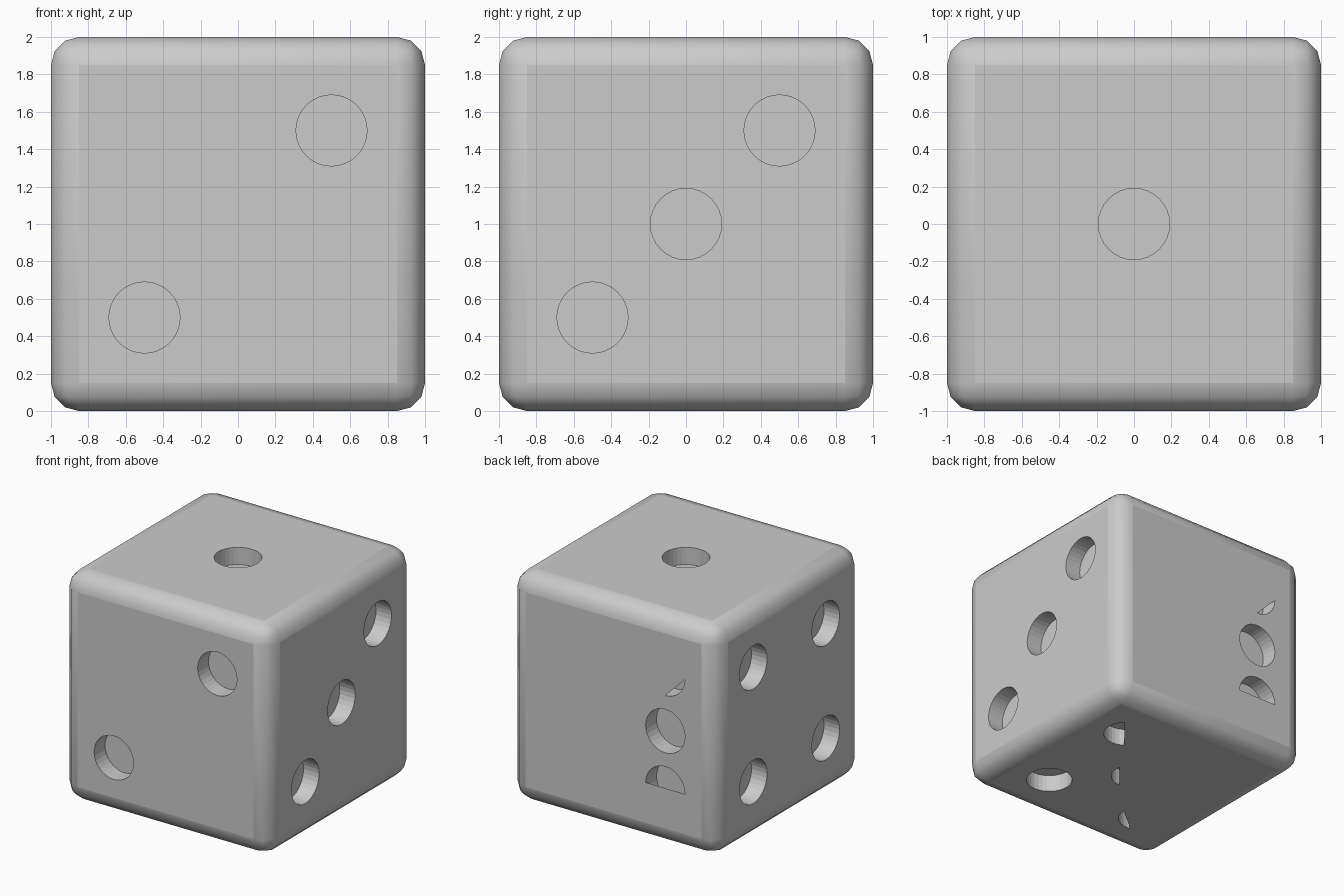
import bpy, bmesh, math
from mathutils import Vector, Matrix

if "Cube" in bpy.data.objects:
    bpy.data.objects.remove(bpy.data.objects["Cube"])

R, DEPTH, SEG = 0.19, 0.15, 32

# Each face: outward normal, first and second in-plane axes (pips are given as a, b offsets)
X, Y, Z = Vector((1, 0, 0)), Vector((0, 1, 0)), Vector((0, 0, 1))
C = Vector((0, 0, 1))
FACES = {
    "top": (Z, X, Y, [(0, 0)]),
    "front": (-Y, X, Z, [(-.5, -.5), (.5, .5)]),
    "right": (X, Y, Z, [(-.5, -.5), (0, 0), (.5, .5)]),
    "left": (-X, Y, Z, [(a, b) for a in (-.5, .5) for b in (-.5, .5)]),
    "back": (Y, X, Z, [(-.5, b) for b in (-.5, 0, .5)]),
    "bottom": (-Z, X, Y, [(.5, -.5), (.5, .5), (0, 0), (-.5, -.5)]),
}
# Partly covered pips: face, offset, start and end of covered arc in 1/32 turns
COVERS = [
    ("back", (-.5, .5), 24, 48),
    ("back", (-.5, -.5), 16, 32),
    ("bottom", (.5, .5), 4, 21),
    ("bottom", (0, 0), 1, 24),
    ("bottom", (-.5, -.5), 0, 23),
]


def make_object(name, bm):
    mesh = bpy.data.meshes.new(name)
    bm.to_mesh(mesh)
    bm.free()
    ob = bpy.data.objects.new(name, mesh)
    bpy.context.collection.objects.link(ob)
    return ob


# Rounded cube: only the rounded edges are smooth shaded
bm = bmesh.new()
bmesh.ops.create_cube(bm, size=2, matrix=Matrix.Translation(C))
bmesh.ops.bevel(bm, geom=bm.edges[:], offset=0.15, segments=3,
                profile=0.5, affect='EDGES')
bm.normal_update()
for f in bm.faces:
    f.smooth = max(abs(c) for c in f.normal) < 0.999
die = make_object("die_body", bm)

# Pip cutters: short cylinders centred on the face planes
bm = bmesh.new()
for n, a, b, pips in FACES.values():
    rot = n.to_track_quat('Z', 'Y').to_matrix().to_4x4()
    for u, v in pips:
        pos = C + n + a * u + b * v
        bmesh.ops.create_cone(bm, cap_ends=True, segments=SEG, radius1=R, radius2=R,
                              depth=2 * DEPTH, matrix=Matrix.Translation(pos) @ rot)
cutter = make_object("pip_cutter", bm)
cutter.hide_render = True

mod = die.modifiers.new("pips", 'BOOLEAN')
mod.operation = 'DIFFERENCE'
mod.solver = 'EXACT'
mod.object = cutter
bpy.context.view_layer.objects.active = die
bpy.ops.object.modifier_apply(modifier=mod.name)
bpy.data.objects.remove(cutter)

# Flush covers over parts of the back and bottom pips
bm = bmesh.new()
for face, (u, v), start, end in COVERS:
    n, a, b, _ = FACES[face]
    pts = []
    for i in range(start, min(end, start + SEG - 1) + 1):
        t = math.tau * i / SEG
        pts.append(bm.verts.new(C + n + a * (u + R * math.cos(t)) + b * (v + R * math.sin(t))))
    f = bm.faces.new(pts)
    f.normal_update()
    if f.normal.dot(n) < 0:
        f.normal_flip()
make_object("pip_covers", bm)
